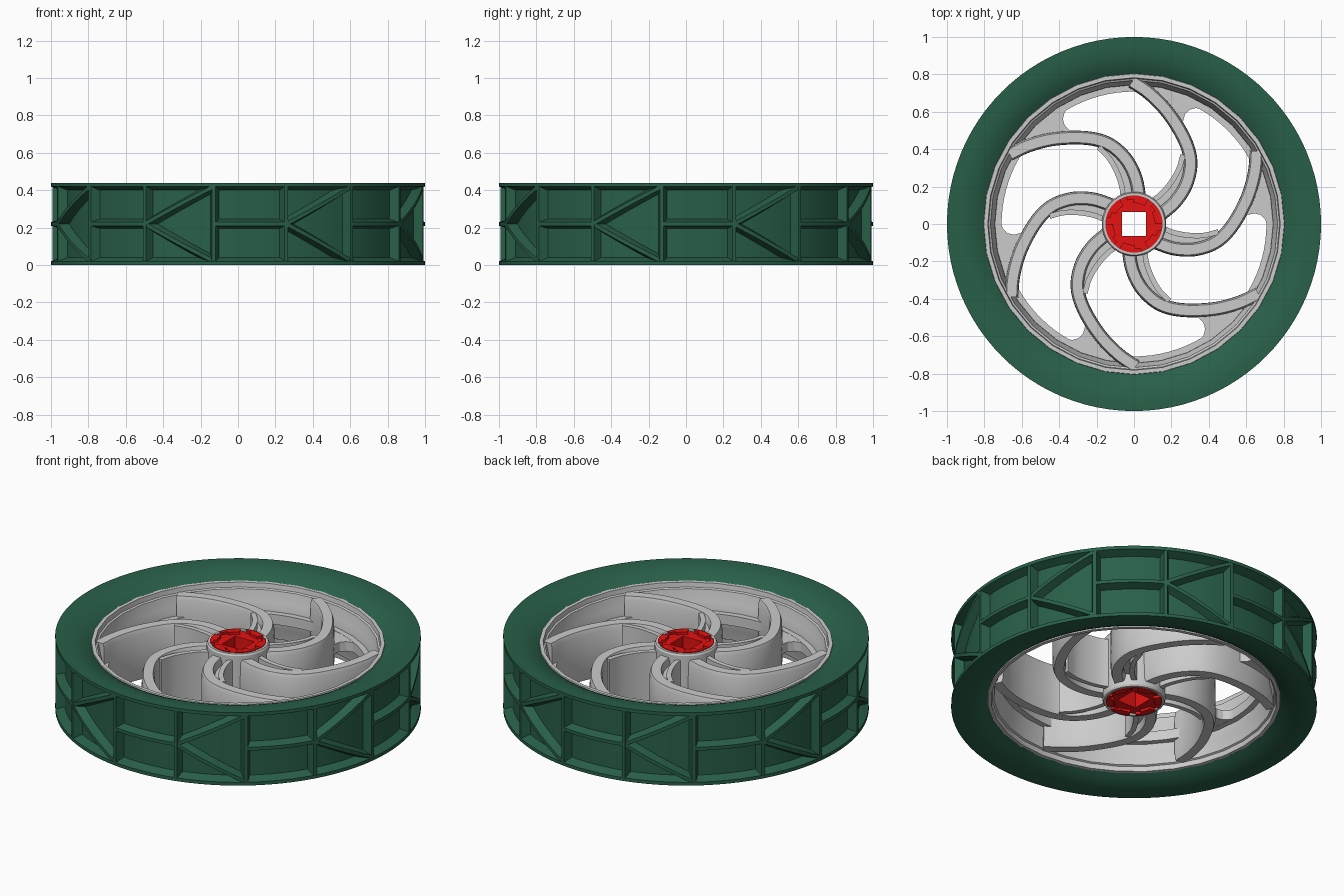
import bpy, bmesh
from math import sin, cos, pi, radians, sqrt
from mathutils import Vector, Matrix

if "Cube" in bpy.data.objects:
    bpy.data.objects.remove(bpy.data.objects["Cube"])

H = 0.44
MID = H / 2


def material(name, rgb):
    m = bpy.data.materials.new(name)
    m.diffuse_color = (*rgb, 1)
    m.use_nodes = True
    m.node_tree.nodes["Principled BSDF"].inputs["Base Color"].default_value = m.diffuse_color
    return m


def loft(bm, rings, wrap=False):
    """Skin a list of closed rings; wrap joins last to first, otherwise cap."""
    vs = [[bm.verts.new(p) for p in r] for r in rings]
    n, m = len(vs), len(vs[0])
    for i in range(n if wrap else n - 1):
        a, b = vs[i], vs[(i + 1) % n]
        for j in range(m):
            k = (j + 1) % m
            bm.faces.new((a[j], a[k], b[k], b[j]))
    if not wrap:
        bm.faces.new(vs[0])
        bm.faces.new(vs[-1][::-1])


def finish(name, bm, mat=None):
    bmesh.ops.recalc_face_normals(bm, faces=bm.faces)
    me = bpy.data.meshes.new(name)
    bm.to_mesh(me)
    bm.free()
    ob = bpy.data.objects.new(name, me)
    bpy.context.collection.objects.link(ob)
    if mat:
        me.materials.append(mat)
    return ob


def polar(r, a, z):
    return (r * cos(a), r * sin(a), z)


def lathe(bm, profile, segs):
    loft(bm, [[polar(r, 2 * pi * i / segs, z) for r, z in profile]
              for i in range(segs)], wrap=True)


def mirrored(half):
    """Complete an upper half profile with its reflection about mid height."""
    return half + [(r, H - z) for r, z in reversed(half)]


def smooth_path(pts, steps=6):
    """Catmull-Rom interpolation of 2D points."""
    p = [Vector(q) for q in pts]
    p = [2 * p[0] - p[1]] + p + [2 * p[-1] - p[-2]]
    out = []
    for i in range(1, len(p) - 2):
        a, b, c, d = p[i - 1:i + 3]
        for s in range(steps):
            t = s / steps
            out.append(0.5 * (2 * b + (c - a) * t + (2 * a - 5 * b + 4 * c - d) * t * t
                              + (3 * b - a - 3 * c + d) * t ** 3))
    return out + [p[-2]]


def sweep(bm, pts, section):
    """Sweep an (offset, z) section along a plan-view path."""
    path = smooth_path(pts)
    rings = []
    for i, q in enumerate(path):
        t = (path[min(i + 1, len(path) - 1)] - path[max(i - 1, 0)]).normalized()
        rings.append([(q.x - t.y * s, q.y + t.x * s, z) for s, z in section])
    loft(bm, rings)


def six_fold(bm):
    """Repeat the current geometry around the axle at 60 degree steps."""
    base = bm.verts[:] + bm.edges[:] + bm.faces[:]
    for k in range(1, 6):
        new = bmesh.ops.duplicate(bm, geom=base)["geom"]
        bmesh.ops.rotate(bm, cent=(0, 0, 0), matrix=Matrix.Rotation(k * pi / 3, 3, 'Z'),
                         verts=[g for g in new if isinstance(g, bmesh.types.BMVert)])


green = material("tyre_green", (0.022, 0.117, 0.066))
red = material("insert_red", (0.8, 0.006, 0.006))

# Tyre body with edge flanges, recessed tread floor and dished sidewalls
bm = bmesh.new()
lathe(bm, mirrored([(0.80, 0.39), (0.83, 0.408), (0.87, 0.426), (0.92, 0.437),
                    (0.96, 0.44), (1.0, 0.44), (1.0, 0.42), (0.95, 0.40)]), 96)
finish("tyre", bm, green)


# Tread ribs: bevelled bars wrapped on the tread floor
def rib(bm, a0, z0, a1, z1, n):
    da, dz = radians(a1 - a0), z1 - z0
    ln = sqrt(da * da + dz * dz)
    na, nz = -dz / ln, da / ln
    rings = []
    for i in range(n + 1):
        t = i / n
        a, z = radians(a0) + da * t, z0 + dz * t
        rings.append([polar(r, a + na * w, min(max(z + nz * w, 0.005), H - 0.005))
                      for r, w in ((0.94, -0.028), (0.999, -0.010),
                                   (0.999, 0.010), (0.94, 0.028))])
    loft(bm, rings)


bm = bmesh.new()
for k in range(8):
    a = -90 + 15 + 45 * k
    rib(bm, a, 0.01, a, H - 0.01, 1)
    rib(bm, a + 22.5, 0.01, a + 22.5, H - 0.01, 1)
    rib(bm, a - 22.5, MID, a, MID, 6)
    rib(bm, a, MID, a + 22.5, 0.42, 6)
    rib(bm, a, MID, a + 22.5, 0.02, 6)
finish("tread_ribs", bm, green)

# Rim barrel with stepped lips
bm = bmesh.new()
lathe(bm, mirrored([(0.755, 0.30), (0.768, 0.365), (0.778, 0.37), (0.782, 0.398),
                    (0.803, 0.398), (0.81, 0.37)])
      + [(0.745, 0.17), (0.742, MID), (0.745, 0.27)], 32)
finish("rim", bm)

# Inner web: thin ring plus rounded gussets in the spoke corners
Z0, Z1 = 0.19, 0.25
bm = bmesh.new()
gusset = [(0.0, 0.755), (0.10, 0.685), (0.19, 0.60), (0.262, 0.50), (0.262, 0.55),
          (0.272, 0.585), (0.295, 0.61), (0.33, 0.62), (0.37, 0.612), (0.39, 0.65),
          (0.28, 0.70), (0.14, 0.745)]
loft(bm, [[(x, y, z) for x, y in gusset] for z in (Z0 + 0.001, Z1 - 0.001)])
six_fold(bm)
lathe(bm, [(0.708, Z0), (0.708, Z1), (0.76, Z1), (0.76, Z0)], 96)
finish("rim_web", bm)

# Curved spokes with a second thin fin and a sunken floor between the two
bm = bmesh.new()
sweep(bm, [(0.12, 0.04), (0.16, 0.065), (0.225, 0.125), (0.278, 0.21), (0.302, 0.31),
           (0.29, 0.40), (0.245, 0.50), (0.17, 0.61), (0.08, 0.70), (-0.01, 0.762)],
      [(-0.027, 0.372), (-0.035, 0.35), (-0.037, MID), (-0.035, 0.09), (-0.027, 0.068),
       (0.027, 0.068), (0.035, 0.09), (0.037, MID), (0.035, 0.35), (0.027, 0.372)])
fin = [(0.085, 0.115), (0.145, 0.16), (0.20, 0.225), (0.24, 0.295), (0.262, 0.37)]
sweep(bm, fin, [(-0.014, 0.071), (-0.014, 0.369), (0.014, 0.369), (0.014, 0.071)])
sweep(bm, [(x + 0.022, y - 0.016) for x, y in fin],
      [(-0.025, 0.11), (-0.025, 0.33), (0.02, 0.33), (0.02, 0.11)])
six_fold(bm)
finish("spokes", bm)

# Hub sleeve
bm = bmesh.new()
lathe(bm, mirrored([(0.15, 0.405), (0.166, 0.405), (0.172, 0.395)]), 48)
finish("hub", bm)


# Red axle insert with square bore
def bore(a):
    return 0.064 / max(abs(cos(a)), abs(sin(a)))


bm = bmesh.new()
angles = [2 * pi * i / 72 for i in range(72)]
loft(bm, [[polar(0.153, a, 0.045), polar(0.153, a, 0.395),
           polar(bore(a), a, 0.395), polar(bore(a), a, 0.045)] for a in angles], wrap=True)
finish("axle_insert", bm, red)

# Raised locking lugs on both faces of the insert
bm = bmesh.new()
for lo, hi in ((0.03, 0.06), (H - 0.06, H - 0.03)):
    for r0, r1, a0, a1 in ((0.112, 0.153, 0, 32), (0.132, 0.153, 32, 46)):
        arc = [radians(a0 + (a1 - a0) * i / 6) for i in range(7)]
        loft(bm, [[polar(r0, a, lo), polar(r0, a, hi), polar(r1, a, hi), polar(r1, a, lo)]
                  for a in arc])
six_fold(bm)
finish("insert_lugs", bm, red)

# Smooth curved surfaces while keeping hard edges
bpy.ops.object.select_all(action='SELECT')
bpy.context.view_layer.objects.active = bpy.data.objects["tyre"]
bpy.ops.object.shade_smooth_by_angle(angle=radians(25))
